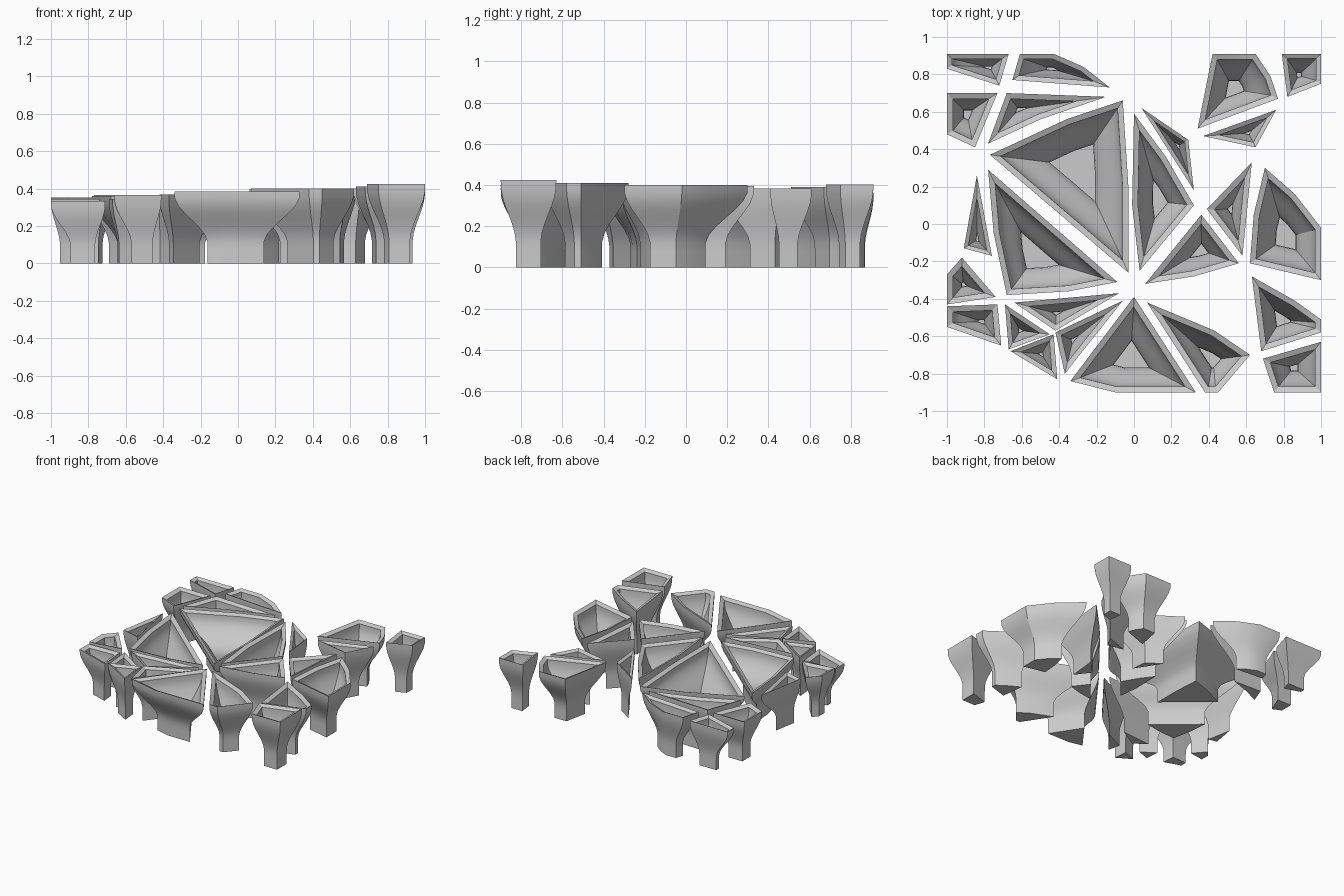
import bpy, bmesh, math
from mathutils import Vector

cube = bpy.data.objects.get("Cube")
if cube:
    bpy.data.objects.remove(cube)

WALL, FLOOR, STEPS, BEVEL = 0.031, 0.03, 10, 0.014

stone = bpy.data.materials.new("plain_grey")
stone.use_nodes = True
grey = (0.6, 0.6, 0.6, 1)
stone.diffuse_color = grey
stone.node_tree.nodes["Principled BSDF"].inputs["Base Color"].default_value = grey


def edge_lines(outline):
    """Start point and inward normal of each side (counter-clockwise)."""
    lines = []
    for i, start in enumerate(outline):
        along = (outline[(i + 1) % len(outline)] - start).normalized()
        lines.append((start, Vector((-along.y, along.x))))
    return lines


def depth_at(point, lines):
    """Distance from a point inside the outline to its nearest side."""
    return min((point - start).dot(normal) for start, normal in lines)


def deepest_point(outline):
    """Point inside the outline farthest from its sides."""
    lines = edge_lines(outline)
    xs, ys = [p.x for p in outline], [p.y for p in outline]
    grid = 50
    points = [Vector((min(xs) + (max(xs) - min(xs)) * i / grid,
                      min(ys) + (max(ys) - min(ys)) * j / grid))
              for i in range(grid) for j in range(grid)]
    return max(points, key=lambda p: depth_at(p, lines))


def inset(outline, width):
    """Move every side inward by the same width."""
    lines = edge_lines(outline)
    result = []
    for i, corner in enumerate(outline):
        n1, n2 = lines[i - 1][1], lines[i][1]
        result.append(corner + (n1 + n2) * width / (1 + n1.dot(n2)))
    return result


def flare(level):
    """Bell-shaped taper: narrow straight foot, wide straight lip."""
    t = min(max((level - 0.28) / 0.66, 0), 1)
    return 0.45 + 0.55 * t * t * (3 - 2 * t)


def planter(name, height, *corners, lean=(0, 0)):
    """Hollow flared pot; corners and foot lean are in hundredths of a unit."""
    height /= 1000
    outline = [Vector(c) / 100 for c in corners]
    middle = sum(outline, Vector((0, 0))) / len(outline)
    outline.sort(key=lambda p: math.atan2(p.y - middle.y, p.x - middle.x))
    centre = deepest_point(outline) + Vector(lean) / 100
    depth = depth_at(centre, edge_lines(outline))
    wall = min(WALL, depth * 0.36)
    opening = inset(outline, wall)

    bm = bmesh.new()

    def ring(shape, scale, z):
        return [bm.verts.new((*(centre + (p - centre) * scale), z)) for p in shape]

    # Outer wall upward, then over the sloped rim and down the inner wall
    rings = [ring(outline, flare(i / STEPS), height * i / STEPS)
             for i in range(STEPS + 1)]
    rim = height - BEVEL
    for i in range(STEPS, -1, -1):
        z = FLOOR + (rim - FLOOR) * i / STEPS
        scale = (flare(z / rim) * depth - wall) / (depth - wall)
        rings.append(ring(opening, max(scale, 0.08), z))
    for low, high in zip(rings, rings[1:]):
        for i in range(len(low)):
            j = (i + 1) % len(low)
            bm.faces.new((low[i], low[j], high[j], high[i]))
    bm.faces.new(rings[0][::-1])
    bm.faces.new(rings[-1])

    mesh = bpy.data.meshes.new(name)
    bm.to_mesh(mesh)
    bm.free()
    mesh.materials.append(stone)
    obj = bpy.data.objects.new(name, mesh)
    bpy.context.collection.objects.link(obj)
    obj.select_set(True)
    bpy.context.view_layer.objects.active = obj


bpy.ops.object.select_all(action="DESELECT")

# Back right group (model's -x side)
planter("back_corner_planter", 352, (-100, 91), (-67, 91), (-72, 74), (-100, 83))
planter("back_long_planter", 362, (-61, 91), (-43, 91), (-27, 84), (-13, 73), (-65, 77))
planter("back_side_planter", 350, (-100, 70), (-73, 70), (-85, 41), (-100, 48))
planter("back_wedge_planter", 360, (-68, 70), (-15, 68), (-50, 56), (-78, 43))

# Large central group
planter("large_centre_planter", 365, (-77, 37), (-36, 56), (-6, 66), (-3, 20), (-3, -26))
planter("large_side_planter", 360, (-78, 29), (-9, -31), (-35, -36), (-68, -38), (-75, -5))
planter("tall_centre_planter", 382, (0, 59), (17, 36), (32, 10), (3, -25), (-1, 10))
planter("sliver_centre_planter", 382, (4, 62), (29, 45), (32, 18))
planter("inner_front_planter", 395, (36, 5), (56, -21), (32, -28), (6, -32))
planter("inner_side_planter", 395, (63, 33), (58, -17), (39, 8))

# Small right group
planter("sliver_side_planter", 350, (-84, 26), (-76, -17), (-91, -13))
planter("side_corner_planter", 345, (-92, -18), (-74, -39), (-100, -43), (-100, -27))
planter("front_corner_planter", 333, (-100, -44), (-73, -43), (-71, -65), (-100, -55))
planter("small_front_planter", 345, (-69, -43), (-45, -59), (-67, -67))
planter("small_outer_planter", 365, (-43, -59), (-41, -83), (-66, -68))

# Front group
planter("front_sliver_planter", 365, (-8, -37), (-42, -57), (-64, -42))
planter("front_wedge_planter", 368, (-6, -41), (-37, -80), (-42, -58))
planter("front_fan_planter", 385, (0, -39), (33, -90), (-10, -90), (-34, -84))
planter("front_kite_planter", 400, (7, -42), (43, -57), (62, -70), (45, -90), (38, -90))

# Left group
planter("left_large_planter", 400, (70, 30), (86, 16), (100, -2), (100, -30), (62, -21), (64, 5))
planter("left_front_planter", 410, (63, -28), (86, -41), (100, -51), (100, -58), (68, -68))
planter("left_corner_planter", 425, (100, -63), (100, -90), (75, -90), (69, -72), lean=(-1.5, 2))
planter("left_back_planter", 390, (42, 91), (65, 91), (73, 79), (77, 67), (34, 51), lean=(-1.5, -3))
planter("left_wedge_planter", 382, (76, 61), (65, 41), (37, 47))
planter("left_back_corner_planter", 403, (79, 91), (100, 91), (100, 75), (82, 68), lean=(-2, -2))

# Smooth flares with crisp corners
bpy.ops.object.shade_smooth_by_angle(angle=math.radians(25))
